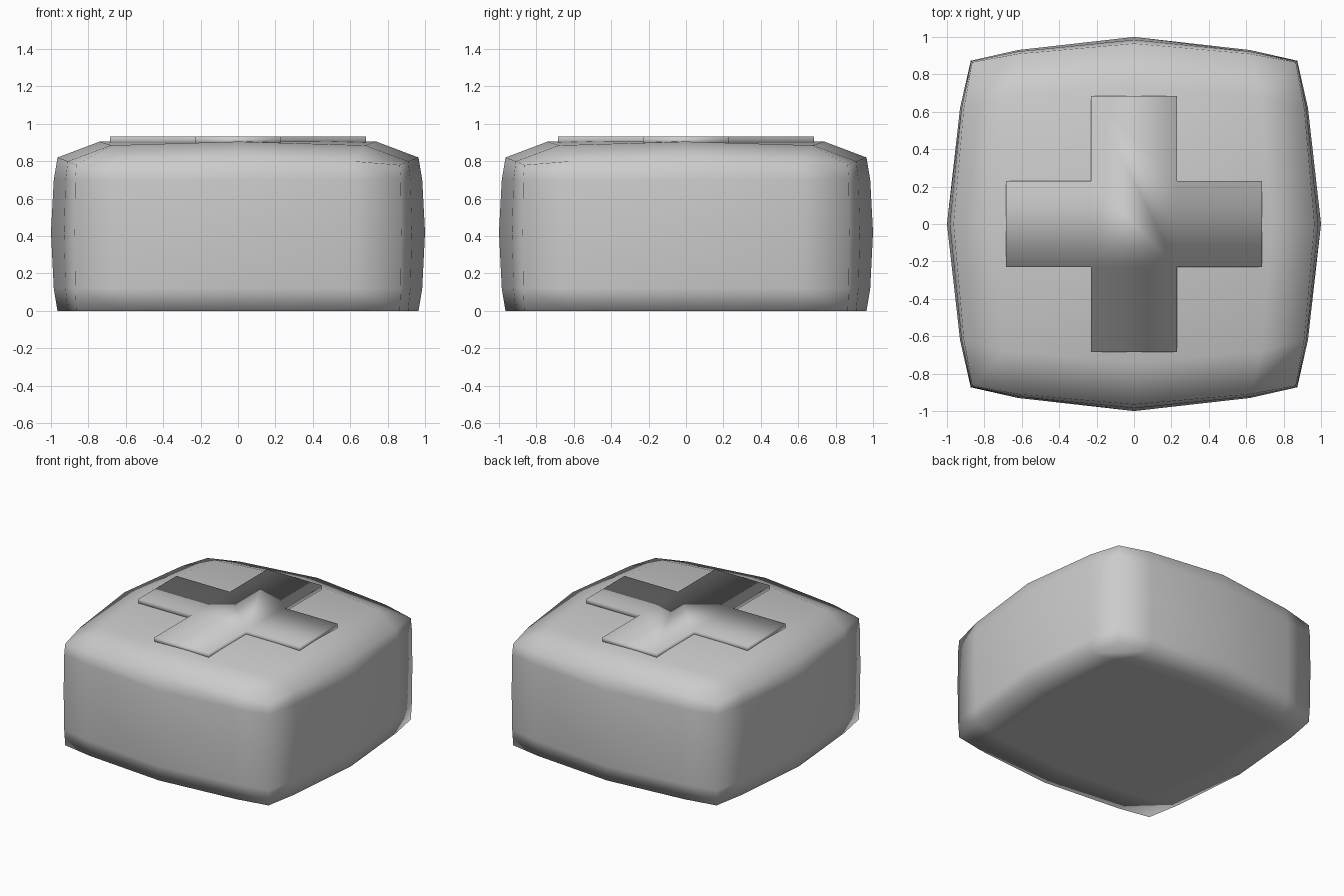
import bpy, bmesh

if "Cube" in bpy.data.objects:
    bpy.data.objects.remove(bpy.data.objects["Cube"])

# Bulge tables, indexed by grid distance from the middle (0, 1, 2)
SIDE = [[1.0, 0.985, 0.965], [0.93, 0.922, 0.91], [0.873, 0.87, 0.865]]
TOP = [[0.905, 0.905, 0.82], [0.905, 0.885, 0.80], [0.82, 0.80, 0.78]]
LEVEL = {-2: 0.0, -1: 0.12, 0: 0.42, 1: 0.70}


def spread(i, j, k):
    """Horizontal position for grid index i, given the other two indices."""
    s, a, j, k = (1 if i > 0 else -1), abs(i), abs(j), abs(k)
    if a == 0:
        return 0.0
    if a == 2:
        return s * SIDE[j][k]
    return s * (0.62 if j == 2 else (0.74, 0.68)[j])


def finish(bm, name):
    bmesh.ops.recalc_face_normals(bm, faces=bm.faces)
    for f in bm.faces:
        f.smooth = True
    me = bpy.data.meshes.new(name)
    bm.to_mesh(me)
    bm.free()
    ob = bpy.data.objects.new(name, me)
    bpy.context.collection.objects.link(ob)
    return ob


# Pillow-shaped box: a 4x4x4 gridded cube with bulged sides and lid
bm = bmesh.new()
bmesh.ops.create_cube(bm, size=2)
bmesh.ops.subdivide_edges(bm, edges=bm.edges[:], cuts=3, use_grid_fill=True)
for v in bm.verts:
    i, j, k = (round(c * 2) for c in v.co)
    z = TOP[abs(i)][abs(j)] if k == 2 else LEVEL[k]
    v.co = (spread(i, j, k), spread(j, i, k), z)
finish(bm, "box_body")

# Raised cross on the lid
W, L = 0.23, 0.685
quarter = [(L, -W), (L, W), (W, W)]
outline = []
for _ in range(4):
    outline += quarter
    quarter = [(-y, x) for x, y in quarter]
bm = bmesh.new()
face = bm.faces.new([bm.verts.new((x, y, 0.89)) for x, y in outline])
ext = bmesh.ops.extrude_face_region(bm, geom=[face], use_keep_orig=True)
for v in ext["geom"]:
    if isinstance(v, bmesh.types.BMVert):
        v.co.z = 0.932
finish(bm, "lid_cross")
